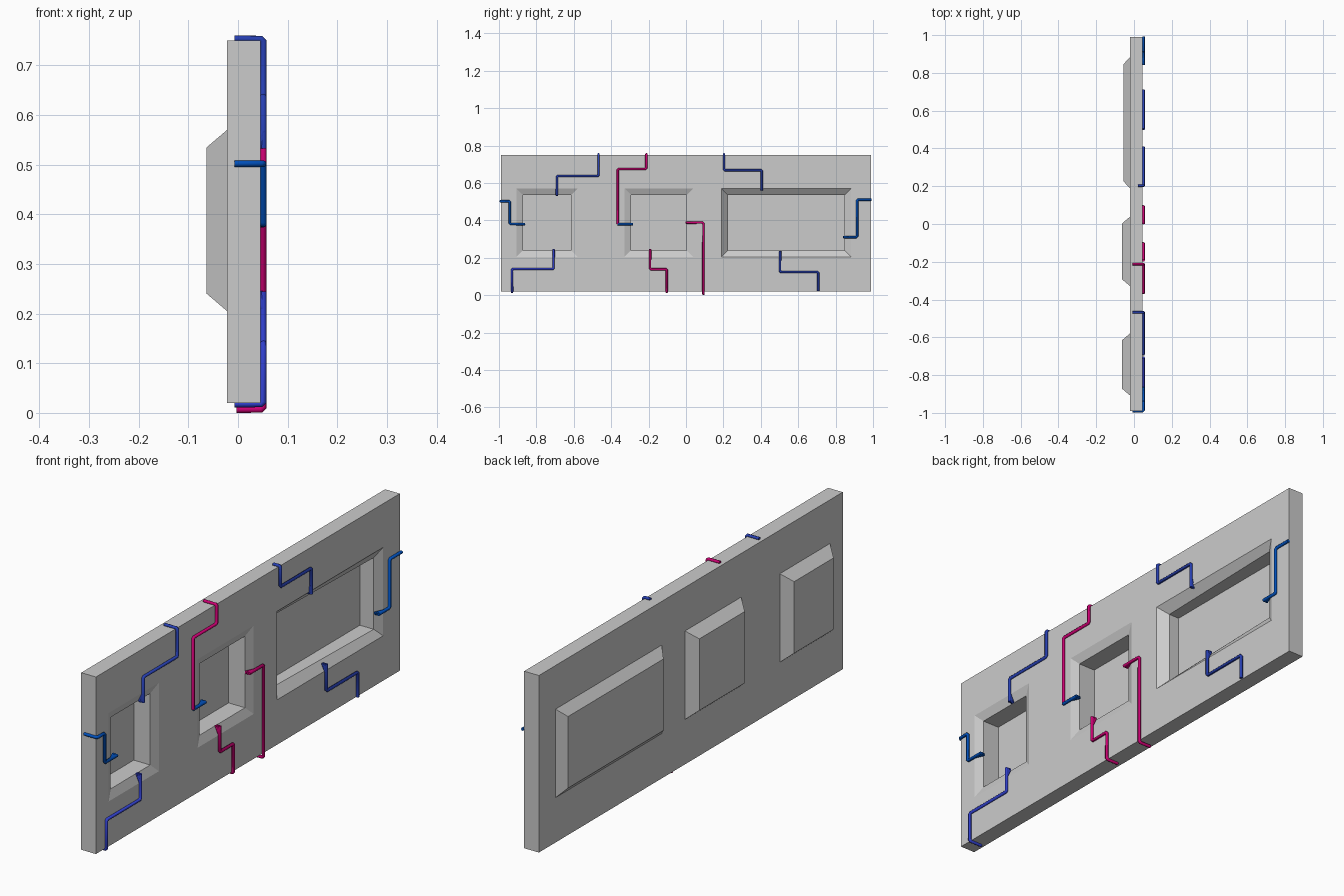
import bpy, bmesh
from mathutils import Vector

if "Cube" in bpy.data.objects:
    bpy.data.objects.remove(bpy.data.objects["Cube"])

FRONT, BACK = 0.045, -0.022
Z0, Z1, Y0, Y1 = 0.02, 0.75, -0.99, 0.99
PZ0, PZ1, RIM = 0.205, 0.57, 0.035
# pockets: y start, y end, floor x, outer bulge x, rim depth x at left and right
POCKETS = [(-0.907, -0.58, -0.045, -0.063, 0.03, 0.03),
           (-0.328, 0.038, -0.045, -0.063, 0.03, 0.03),
           (0.19, 0.882, -0.037, -0.055, 0.01, 0.026)]

# ---- wall panel with pressed pockets ----
bm = bmesh.new()


def face(pts):
    bm.faces.new([bm.verts.new(p) for p in pts])


def ring(y0, y1, z0, z1, xl, xr):
    return [(xl, y0, z0), (xr, y1, z0), (xr, y1, z1), (xl, y0, z1)]


def bridge(rings):
    for a, b in zip(rings, rings[1:]):
        for i in range(4):
            j = (i + 1) % 4
            face([a[i], a[j], b[j], b[i]])
    face(rings[-1])


ys = [Y0] + [y for p in POCKETS for y in p[:2]] + [Y1]
zs = [Z0, PZ0, PZ1, Z1]
for i in range(len(ys) - 1):
    for j in range(3):
        if j == 1 and i % 2 == 1:
            continue
        for x in (FRONT, BACK):
            face(ring(ys[i], ys[i + 1], zs[j], zs[j + 1], x, x))
    for z in (Z0, Z1):
        face([(FRONT, ys[i], z), (FRONT, ys[i + 1], z), (BACK, ys[i + 1], z), (BACK, ys[i], z)])
for j in range(3):
    for y in (Y0, Y1):
        face([(FRONT, y, zs[j]), (FRONT, y, zs[j + 1]), (BACK, y, zs[j + 1]), (BACK, y, zs[j])])

for y0, y1, floor, bulge, xl, xr in POCKETS:
    inner = (y0 + RIM, y1 - RIM, PZ0 + RIM, PZ1 - RIM)
    outer = (y0, y1, PZ0, PZ1)
    bridge([ring(*outer, FRONT, FRONT), ring(*inner, xl, xr), ring(*inner, floor, floor)])
    bridge([ring(*outer, BACK, BACK), ring(*inner, bulge, bulge)])

bmesh.ops.remove_doubles(bm, verts=bm.verts, dist=1e-4)
bmesh.ops.recalc_face_normals(bm, faces=bm.faces)
me = bpy.data.meshes.new("wall_panel")
bm.to_mesh(me)
bm.free()
bpy.context.collection.objects.link(bpy.data.objects.new("wall_panel", me))


# ---- cables ----
def material(name, color):
    m = bpy.data.materials.new(name)
    m.diffuse_color = (*color, 1)
    m.use_nodes = True
    m.node_tree.nodes["Principled BSDF"].inputs["Base Color"].default_value = m.diffuse_color
    return m


INDIGO = material("indigo", (0.02, 0.05, 0.45))
AZURE = material("azure", (0.0, 0.08, 0.5))
VIOLET = material("violet_blue", (0.03, 0.05, 0.6))
MAGENTA = material("magenta", (0.6, 0.0, 0.17))
R, CX = 0.0065, 0.051


def add_spline(curve, pts):
    # split each corner in two so that the tube keeps its width
    pts = [Vector(p) for p in pts]
    out = [pts[0]]
    for a, b, c in zip(pts, pts[1:], pts[2:]):
        out += [b + (a - b).normalized() * 0.005, b + (c - b).normalized() * 0.005]
    out.append(pts[-1])
    s = curve.splines.new('POLY')
    s.points.add(len(out) - 1)
    for sp, p in zip(s.points, out):
        sp.co = (*p, 1)


def cable(name, mat, path, wrap=None, dip=True):
    """path of (y, z) on the front; wrap = x reached over the panel edge."""
    pts = [(CX, y, z) for y, z in path]
    if wrap is not None:
        pts.insert(0, (wrap, *path[0]))
    cu = bpy.data.curves.new(name, 'CURVE')
    cu.dimensions = '3D'
    cu.bevel_depth, cu.bevel_resolution, cu.use_fill_caps = R, 2, True
    add_spline(cu, pts)
    if dip:  # thickened end sloping into the pocket rim
        end, prev = Vector(pts[-1]), Vector(pts[-2])
        start = end + (prev - end).normalized() * 0.035
        for depth in (0.008, 0.016):
            add_spline(cu, [start, end - Vector((depth, 0, 0))])
    cu.materials.append(mat)
    bpy.context.collection.objects.link(bpy.data.objects.new(name, cu))


T, B = 0.7535, 0.0175
cable("cable_left_top", INDIGO, [(-0.468, T), (-0.468, 0.637), (-0.69, 0.637), (-0.69, 0.533)], -0.007)
cable("cable_left_side", AZURE, [(-0.991, 0.502), (-0.942, 0.502), (-0.942, 0.38), (-0.862, 0.38)], -0.007)
cable("cable_left_bottom", VIOLET, [(-0.93, B), (-0.93, 0.14), (-0.708, 0.14), (-0.708, 0.245)], -0.007)
cable("cable_middle_top", MAGENTA, [(-0.212, T), (-0.212, 0.675), (-0.365, 0.675), (-0.365, 0.38)], -0.007, False)
cable("cable_middle_top_end", AZURE, [(-0.365, 0.38), (-0.285, 0.38)])
cable("cable_middle_bottom", MAGENTA, [(-0.103, B), (-0.103, 0.138), (-0.192, 0.138), (-0.192, 0.245)], -0.003)
cable("cable_middle_side", MAGENTA, [(0.093, 0.0065), (0.093, 0.388), (0.0, 0.388)], -0.003)
cable("cable_right_top", INDIGO, [(0.203, T), (0.203, 0.668), (0.405, 0.668), (0.405, 0.562)], 0.02)
cable("cable_right_side", AZURE, [(0.993, 0.51), (0.915, 0.51), (0.915, 0.31), (0.842, 0.31)])
cable("cable_right_bottom", INDIGO, [(0.707, 0.022), (0.707, 0.124), (0.503, 0.124), (0.503, 0.235)])
